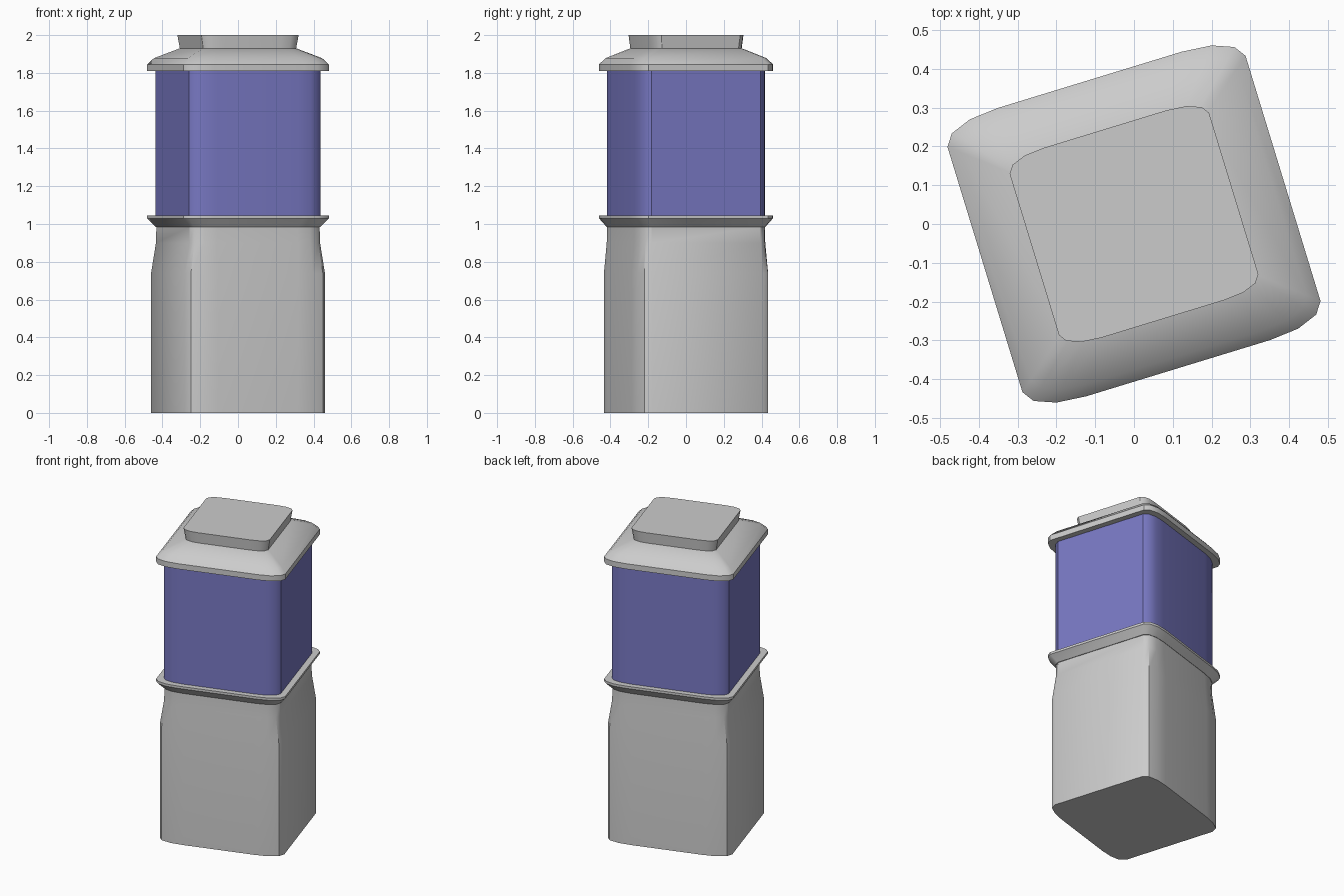
import bpy, bmesh, math

if "Cube" in bpy.data.objects:
    bpy.data.objects.remove(bpy.data.objects["Cube"])

TURN = math.radians(17)
# one quarter of the rounded-square outline
QUARTER = [(.402, .331), (.381, .361), (.326, .382), (.248, .389)]
BODY = [(.388, .305), (.365, .342), (.302, .362), (.222, .368)]


def outline(q):
    """Mirror the quarter outline into a closed 16-sided loop and turn it."""
    pts = (q + [(-x, y) for x, y in reversed(q)]
           + [(-x, -y) for x, y in q] + [(x, -y) for x, y in reversed(q)])
    c, s = math.cos(TURN), math.sin(TURN)
    return [(x * c - y * s, x * s + y * c) for x, y in pts]


def scaled(sx, sy=None):
    sy = sx if sy is None else sy
    return [(x * sx, y * sy) for x, y in QUARTER]


def loft(name, sections, color=None):
    """Skin a stack of (height, quarter outline) sections with closed ends."""
    bm = bmesh.new()
    rings = [[bm.verts.new((x, y, z)) for x, y in outline(q)] for z, q in sections]
    for a, b in zip(rings, rings[1:]):
        n = len(a)
        for i in range(n):
            j = (i + 1) % n
            bm.faces.new((a[i], a[j], b[j], b[i]))
    bm.faces.new(list(reversed(rings[0])))
    bm.faces.new(rings[-1])
    bmesh.ops.recalc_face_normals(bm, faces=bm.faces)
    me = bpy.data.meshes.new(name)
    bm.to_mesh(me)
    bm.free()
    ob = bpy.data.objects.new(name, me)
    bpy.context.collection.objects.link(ob)
    if color:
        mat = bpy.data.materials.new(name + "_paint")
        mat.diffuse_color = color
        mat.use_nodes = True
        mat.node_tree.nodes["Principled BSDF"].inputs["Base Color"].default_value = mat.diffuse_color
        me.materials.append(mat)
    bpy.ops.object.select_all(action='DESELECT')
    ob.select_set(True)
    bpy.context.view_layer.objects.active = ob
    bpy.ops.object.shade_smooth_by_angle(angle=math.radians(34.5))
    return ob


# Lower body with tapered neck
neck = scaled(.895, .91)
loft("lower_body", [(0, BODY), (.74, BODY), (.9, scaled(.9, .914)), (.985, neck)])

# Flared collar
loft("collar", [(.985, scaled(.905, .915)), (1.03, scaled(1)), (1.045, scaled(1))])

# Blue panel section
loft("blue_panel", [(1.045, scaled(.907, .91)), (1.81, scaled(.907, .91))],
     (.19, .19, .55, 1))

# Sloped lid
loft("lid", [(1.81, scaled(1)), (1.845, scaled(1)), (1.878, scaled(.925)),
             (1.93, scaled(.64))])

# Top cap, widening upward
loft("top_cap", [(1.93, scaled(.64)), (2.0, scaled(.669, .658))])
